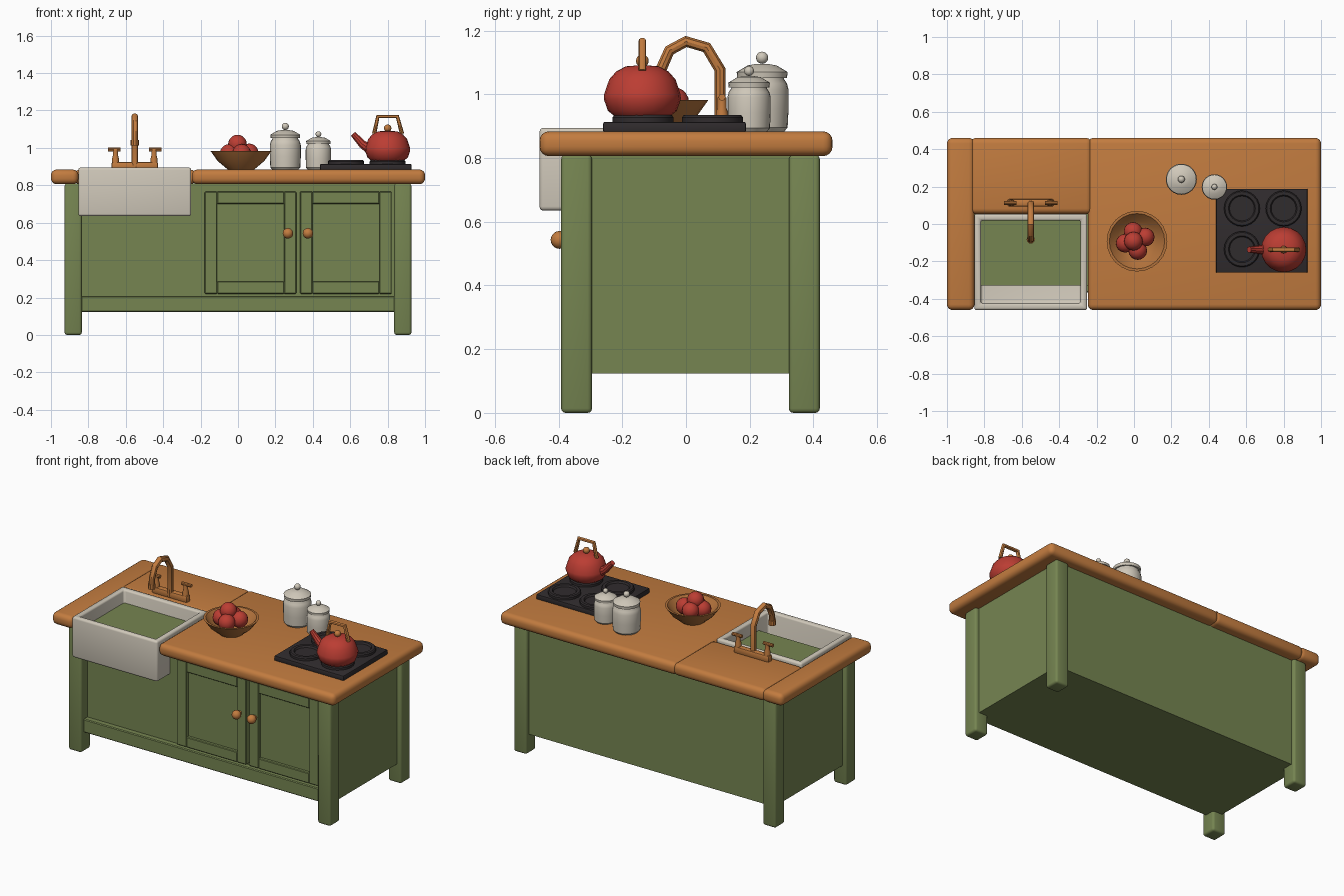
import bpy, bmesh, math
from mathutils import Vector

if "Cube" in bpy.data.objects:
    bpy.data.objects.remove(bpy.data.objects["Cube"])


def material(name, rgb):
    m = bpy.data.materials.new(name)
    m.diffuse_color = (*rgb, 1)
    m.use_nodes = True
    m.node_tree.nodes["Principled BSDF"].inputs["Base Color"].default_value = m.diffuse_color
    return m


GREEN = material("green paint", (0.18, 0.235, 0.083))
WOOD = material("orange wood", (0.54, 0.20, 0.05))
BOWL = material("bowl wood", (0.45, 0.17, 0.045))
CREAM = material("cream ceramic", (0.63, 0.58, 0.49))
BLACK = material("charcoal", (0.03, 0.025, 0.027))
RED = material("red enamel", (0.50, 0.047, 0.033))


def finish(name, bm, mat, loc=(0, 0, 0), smooth=True):
    bmesh.ops.recalc_face_normals(bm, faces=bm.faces)
    me = bpy.data.meshes.new(name)
    bm.to_mesh(me)
    bm.free()
    me.materials.append(mat)
    ob = bpy.data.objects.new(name, me)
    ob.location = loc
    bpy.context.collection.objects.link(ob)
    if smooth:
        bpy.ops.object.select_all(action='DESELECT')
        ob.select_set(True)
        bpy.context.view_layer.objects.active = ob
        bpy.ops.object.shade_smooth_by_angle(angle=math.radians(35))
    return ob


def box(name, lo, hi, mat, bevel=0.0, segments=3):
    """Box between two corners, with optionally rounded edges."""
    bm = bmesh.new()
    bmesh.ops.create_cube(bm, size=1)
    lo, hi = Vector(lo), Vector(hi)
    for v in bm.verts:
        v.co = Vector([(a + b) / 2 + c * (b - a) for a, b, c in zip(lo, hi, v.co)])
    if bevel:
        bmesh.ops.bevel(bm, geom=bm.edges[:], offset=bevel, segments=segments,
                        profile=0.5, affect='EDGES')
    return finish(name, bm, mat)


def lathe(name, profile, loc, mat, n=24):
    """Revolve (radius, height) points about a vertical axis."""
    bm = bmesh.new()
    rings = [[bm.verts.new((r * math.cos(2 * math.pi * i / n),
                            r * math.sin(2 * math.pi * i / n), z)) for i in range(n)]
             for r, z in profile]
    for a, b in zip(rings, rings[1:]):
        for i in range(n):
            j = (i + 1) % n
            bm.faces.new((a[i], a[j], b[j], b[i]))
    bmesh.ops.remove_doubles(bm, verts=bm.verts, dist=1e-5)
    return finish(name, bm, mat, loc)


def ball(name, r, loc, mat):
    bm = bmesh.new()
    bmesh.ops.create_uvsphere(bm, u_segments=16, v_segments=10, radius=r)
    return finish(name, bm, mat, loc)


def tube(name, points, radius, mat, taper=None):
    """Round bar along a path, turned into a mesh."""
    cu = bpy.data.curves.new(name, 'CURVE')
    cu.dimensions = '3D'
    cu.bevel_depth, cu.bevel_resolution, cu.use_fill_caps = radius, 3, True
    sp = cu.splines.new('POLY')
    sp.points.add(len(points) - 1)
    for i, (p, co) in enumerate(zip(sp.points, points)):
        p.co = (*co, 1)
        p.radius = taper[i] if taper else 1
    tmp = bpy.data.objects.new("path", cu)
    bpy.context.collection.objects.link(tmp)
    bpy.context.view_layer.update()
    me = bpy.data.meshes.new_from_object(tmp.evaluated_get(
        bpy.context.evaluated_depsgraph_get()))
    bm = bmesh.new()
    bm.from_mesh(me)
    bpy.data.objects.remove(tmp)
    return finish(name, bm, mat)


# Cabinet body, legs and bottom rail
box("cabinet_body", (-0.90, -0.328, 0.123), (0.90, 0.395, 0.81), GREEN)
for sx in (-1, 1):
    x0, x1 = sorted((sx * 0.835, sx * 0.927))
    side = "left" if sx < 0 else "right"
    box("front_leg_" + side, (x0, -0.392, 0), (x1, -0.295, 0.81), GREEN, 0.014)
    box("back_leg_" + side, (x0, 0.323, 0), (x1, 0.42, 0.81), GREEN, 0.014)
box("front_rail", (-0.84, -0.365, 0.123), (0.84, -0.32, 0.208), GREEN, 0.005, 1)

# Framed doors with round knobs
for name, x0, kx in (("left", -0.178, 0.267), ("right", 0.332, 0.374)):
    x1, z0, z1, w = x0 + 0.49, 0.22, 0.766, 0.066
    box(name + "_door_panel", (x0 + 0.03, -0.342, z0 + 0.03), (x1 - 0.03, -0.32, z1 - 0.03), GREEN)
    for part, a, b, c, d in (("stile_a", x0, x0 + w, z0, z1), ("stile_b", x1 - w, x1, z0, z1),
                             ("rail_a", x0 + w, x1 - w, z0, z0 + w),
                             ("rail_b", x0 + w, x1 - w, z1 - w, z1)):
        box(f"{name}_door_{part}", (a, -0.362, c), (b, -0.32, d), GREEN, 0.004, 1)
    ball(name + "_door_knob", 0.028, (kx, -0.397, 0.543), WOOD)
    tube(name + "_knob_stem", [(kx, -0.355, 0.543), (kx, -0.39, 0.543)], 0.013, WOOD)

# Countertop in three slabs around the sink
box("counter_left", (-1, -0.46, 0.806), (-0.853, 0.46, 0.884), WOOD, 0.03, 4)
box("counter_back", (-0.875, 0.053, 0.806), (-0.225, 0.46, 0.884), WOOD, 0.03, 4)
box("counter_right", (-0.247, -0.46, 0.806), (1, 0.46, 0.884), WOOD, 0.03, 4)

# Apron sink: a box hollowed from the top
bm = bmesh.new()
bmesh.ops.create_cube(bm, size=1)
for v in bm.verts:
    v.co = Vector((-0.552 + v.co.x * 0.604, -0.203 + v.co.y * 0.514, 0.765 + v.co.z * 0.26))
top = max(bm.faces, key=lambda f: f.calc_center_median().z)
bmesh.ops.inset_region(bm, faces=[top], thickness=0.05)
low = bmesh.ops.extrude_discrete_faces(bm, faces=[top])["faces"][0]
bmesh.ops.translate(bm, verts=low.verts, vec=(0, 0, -0.215))
bmesh.ops.remove_doubles(bm, verts=bm.verts, dist=1e-5)
edges = [e for e in bm.edges if e.calc_face_angle(0) > 0.5]
bmesh.ops.bevel(bm, geom=edges, offset=0.013, segments=3, profile=0.5, affect='EDGES')
finish("apron_sink", bm, CREAM)

# Tap: plate, two cross handles and arched spout
TX, TY = -0.552, 0.113
box("tap_plate", (TX - 0.125, TY - 0.02, 0.88), (TX + 0.125, TY + 0.02, 0.924), WOOD, 0.01, 2)
for sx in (-1, 1):
    hx = TX + sx * 0.103
    lathe("tap_handle_post", [(0, 0.9), (0.019, 0.9), (0.019, 0.94), (0.014, 0.96),
                              (0.014, 0.99), (0, 0.99)], (hx, TY, 0), WOOD, 12)
    tube("tap_handle_bar", [(hx - 0.02 + sx * 0.007 - 0.013, TY, 0.991),
                            (hx + 0.033 + sx * 0.007, TY, 0.991)], 0.011, WOOD)
tube("tap_spout", [(TX, y, z) for y, z in ((0.107, 0.89), (0.107, 1.077), (0.065, 1.147),
     (0, 1.166), (-0.052, 1.138), (-0.08, 1.075), (-0.083, 1.025))], 0.0185, WOOD)
tube("tap_nozzle", [(TX, -0.083, 1.012), (TX, -0.083, 1.042)], 0.022, WOOD)

# Bowl with a pile of fruit
BX, BY = 0.016, -0.092
lathe("fruit_bowl", [(0, 0.884), (0.07, 0.884), (0.125, 0.93), (0.162, 0.982), (0.148, 0.982),
                     (0.11, 0.938), (0.06, 0.905), (0, 0.9)], (BX, BY, 0), BOWL)
for x, y, z in ((-0.003, -0.092, 1.02), (0.06, -0.07, 0.973), (-0.047, -0.103, 0.97),
                (0.02, -0.142, 0.97), (-0.005, -0.04, 0.973)):
    ball("fruit", 0.05, (x, y, z), RED)

# Two lidded jars of the same shape
JAR = [(0, 0), (0.07, 0), (0.08, 0.012), (0.083, 0.07), (0.083, 0.13), (0.078, 0.15),
       (0.068, 0.165), (0.068, 0.172), (0, 0.172)]
LID = [(0, 0.168), (0.078, 0.168), (0.08, 0.186), (0.045, 0.207), (0.015, 0.212), (0, 0.212)]
for name, x, y, s in (("large", 0.253, 0.239, 1), ("small", 0.43, 0.198, 0.82)):
    for part, prof in (("jar", JAR), ("jar_lid", LID)):
        lathe(f"{name}_{part}", [(r * s, z * s) for r, z in prof], (x, y, 0.884), CREAM)
    ball(name + "_jar_knob", 0.019 * s, (x, y, 0.884 + 0.231 * s), CREAM)

# Hob with four ring burners
box("hob", (0.438, -0.26, 0.88), (0.928, 0.188, 0.914), BLACK, 0.006, 2)
for x in (0.577, 0.80):
    for y in (-0.135, 0.083):
        lathe("burner", [(0, 0.924), (0.066, 0.924), (0.072, 0.935), (0.09, 0.935),
                         (0.096, 0.928), (0.096, 0.91), (0, 0.91)], (x, y, 0), BLACK)

# Kettle: body, spout, handle and lid knob
KX, KY = 0.80, -0.137
lathe("kettle_body", [(0, 0.93), (0.085, 0.93), (0.108, 0.948), (0.121, 0.985), (0.12, 1.0),
                      (0.104, 1.047), (0.082, 1.072), (0.052, 1.088), (0, 1.092)],
      (KX, KY, 0), RED, 20)
tube("kettle_spout", [(0.72, KY, 0.985), (0.665, KY, 1.02), (0.615, KY, 1.075)], 0.02, RED,
     (1.6, 1.15, 0.8))
tube("kettle_handle", [(KX - 0.072, KY, 1.075), (KX - 0.052, KY, 1.168),
                       (KX + 0.052, KY, 1.168), (KX + 0.077, KY, 1.075)], 0.012, WOOD)
ball("kettle_knob", 0.02, (KX, KY, 1.105), WOOD)
